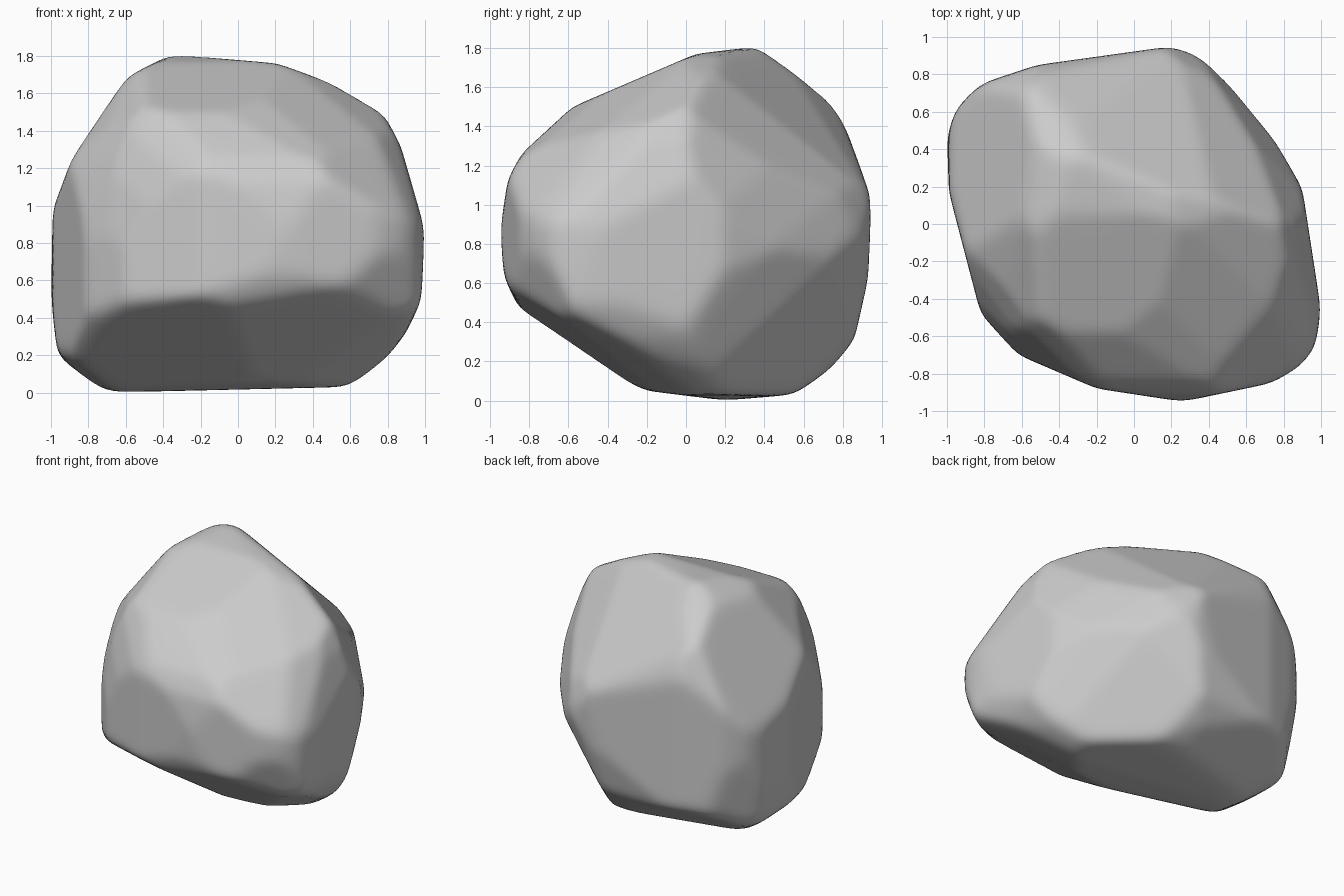
import bpy
import bmesh
from math import radians, sin, cos
from mathutils import Vector

CENTRE = Vector((0, 0, 0.9))
SIGHT_LEVEL = 0.055  # height of the middle of the stone in the slanted outlines

cube = bpy.data.objects.get("Cube")
if cube:
    bpy.data.objects.remove(cube, do_unlink=True)


def chisel(turn, tilt, outline, level=0.0):
    """Turn a clockwise outline, seen along one direction, into cutting planes."""
    a, e = radians(turn), radians(tilt)
    across = Vector((-sin(a), cos(a), 0))
    upward = Vector((-sin(e) * cos(a), -sin(e) * sin(a), cos(e)))
    planes = []
    for (u, v), (u_next, v_next) in zip(outline, outline[1:] + outline[:1]):
        normal = (across * (v - v_next) + upward * (u_next - u)).normalized()
        point = across * u + upward * (v - level)
        planes.append((normal, normal.dot(point)))
    return planes


def facet(direction, depth):
    """One broad cutting plane at a given depth from the middle."""
    return Vector(direction).normalized(), depth


def surface_distance(direction, planes):
    """Distance from the middle of the stone to the nearest cutting plane."""
    distances = []
    for normal, height in planes:
        slope = normal.dot(direction)
        if slope > 0.01:
            distances.append(height / slope)
    return min(distances)


# Front outline
front_cuts = chisel(-90, 0, [
    (-.36, 1.81), (.21, 1.76), (.6, 1.62), (.77, 1.51), (.87, 1.32), (1, .87),
    (.98, .49), (.9, .32), (.77, .15), (.58, .03), (-.71, 0), (-.81, .04),
    (-.96, .15), (-1, .5), (-.99, 1), (-.87, 1.33), (-.59, 1.69)], CENTRE.z)

# Side outline
side_cuts = chisel(0, 0, [
    (.38, 1.81), (.52, 1.76), (.74, 1.59), (.95, 1.04), (.93, .62), (.86, .31),
    (.73, .15), (.55, .03), (.2, 0), (-.2, .05), (-.38, .13), (-.85, .46),
    (-.93, .63), (-.95, .87), (-.91, 1.13), (-.84, 1.26), (-.58, 1.5),
    (.05, 1.77)], CENTRE.z)

# Plan outline
plan_cuts = chisel(-90, 90, [
    (.2, .95), (.48, .85), (.58, .75), (.9, .19), (1, -.46), (.97, -.66),
    (.89, -.76), (.74, -.85), (.26, -.95), (-.2, -.88), (-.62, -.7),
    (-.82, -.48), (-.99, .17), (-1, .48), (-.95, .62), (-.82, .75),
    (-.52, .85)])

# Slanted outlines that knock off the corners
front_diagonal_cuts = chisel(-45, 30, [
    (-.04, 1.1), (.14, 1.05), (.78, .48), (.87, .26), (.9, .07), (.88, -.08),
    (.64, -.79), (.58, -.84), (.44, -.89), (.13, -.88), (-.67, -.59),
    (-.93, -.36), (-.95, -.08), (-.87, .36), (-.73, .63), (-.37, .99)],
    SIGHT_LEVEL)

back_diagonal_cuts = chisel(135, 30, [
    (-.56, .85), (-.21, .88), (.2, .83), (.58, .72), (.69, .64), (.8, .48),
    (.88, .25), (.95, -.12), (.94, -.43), (.76, -.8), (.56, -1), (.42, -1.07),
    (.22, -1.08), (-.52, -.85), (-.69, -.72), (-.89, -.17), (-.85, .07),
    (-.76, .39), (-.61, .75)], SIGHT_LEVEL)

under_diagonal_cuts = chisel(45, -30, [
    (-.66, .79), (-.42, .9), (-.11, .94), (.59, .9), (.76, .83), (.89, .71),
    (1.11, .23), (1.13, -.13), (1, -.74), (.74, -.86), (.51, -.94),
    (-.62, -.62), (-.92, -.49), (-1.03, -.34), (-1.17, -.02), (-1.17, .15)],
    SIGHT_LEVEL)

# Broad facets on the remaining corners
corner_facets = [
    facet((.33, .63, .7), .78),      # back, upper
    facet((.54, .6, .6), .78),       # back left, upper
    facet((.51, -.59, .63), .93),    # front left, upper
    facet((.76, .58, -.3), .87),     # left, lower
    facet((.63, .65, -.43), .88),    # back left, lower
    facet((-.85, .13, .51), .92),    # right, upper
    facet((-.67, -.32, .67), .92),   # front right, upper
    facet((-.81, -.52, .28), .91),   # front right, middle
    facet((-1, -1, -1), 1.03),       # front right, lower
]

cuts = (front_cuts + side_cuts + plan_cuts + front_diagonal_cuts
        + back_diagonal_cuts + under_diagonal_cuts + corner_facets)

# Carve a ball down to the cutting planes
bm = bmesh.new()
bmesh.ops.create_icosphere(bm, subdivisions=6, radius=1)
for vert in bm.verts:
    direction = vert.co.normalized()
    vert.co = CENTRE + direction * surface_distance(direction, cuts)

# Wear the edges
for _ in range(4):
    bmesh.ops.smooth_vert(bm, verts=bm.verts, factor=0.5,
                          use_axis_x=True, use_axis_y=True, use_axis_z=True)

mesh = bpy.data.meshes.new("boulder")
bm.to_mesh(mesh)
bm.free()
mesh.shade_smooth()

# Plain stone colour
stone = bpy.data.materials.new("stone_grey")
stone.use_nodes = True
colour = (0.6, 0.6, 0.6, 1)
stone.diffuse_color = colour
stone.node_tree.nodes["Principled BSDF"].inputs["Base Color"].default_value = colour
mesh.materials.append(stone)

boulder = bpy.data.objects.new("boulder", mesh)
bpy.context.scene.collection.objects.link(boulder)
